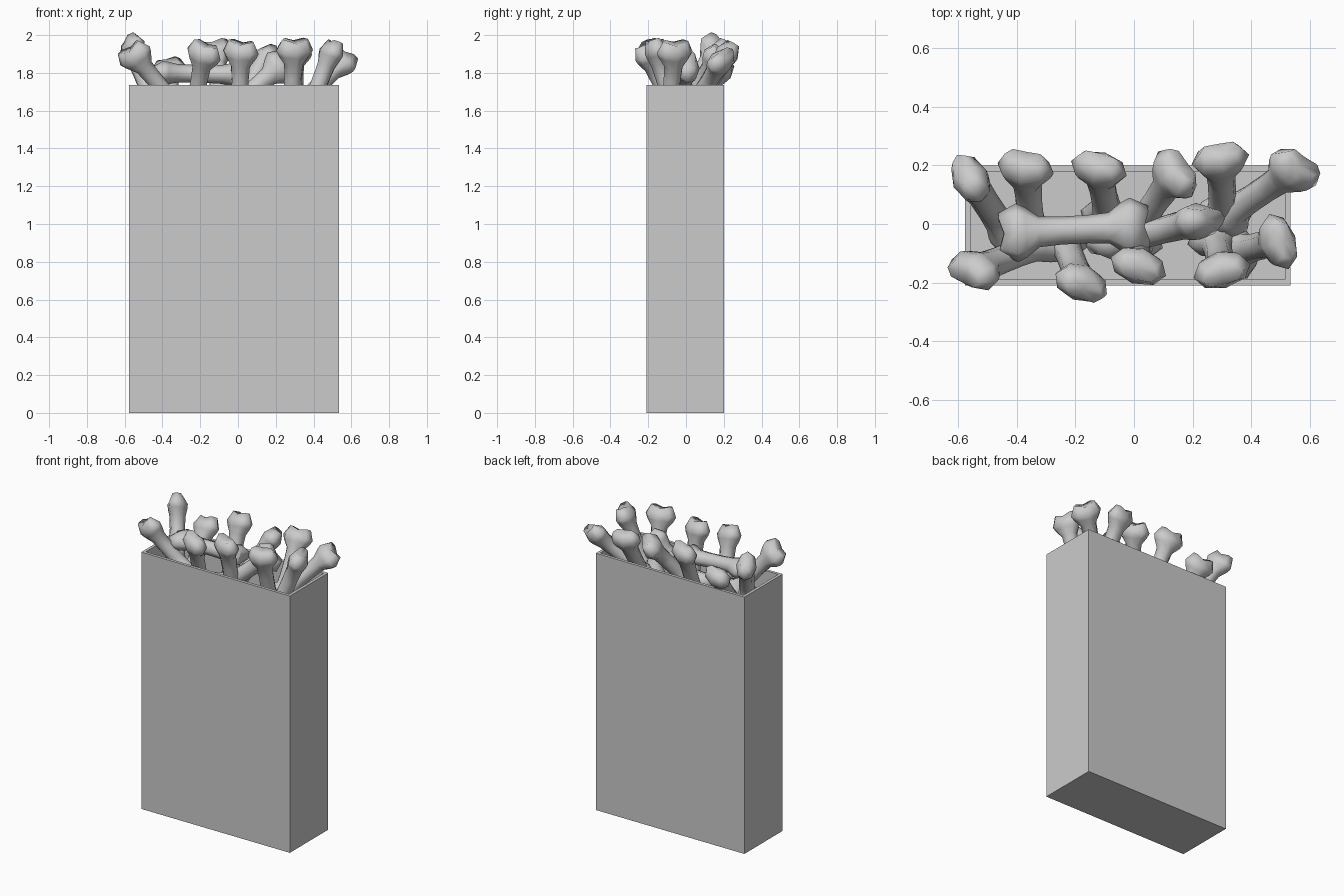
import bpy, bmesh, math
from mathutils import Vector, Matrix

if "Cube" in bpy.data.objects:
    bpy.data.objects.remove(bpy.data.objects["Cube"])

# Open-topped box with thin walls
X0, X1, Y0, Y1, H, T = -0.577, 0.535, -0.21, 0.20, 1.737, 0.02


def corners(bm, inset, z):
    return [bm.verts.new(p) for p in (
        (X0 + inset, Y0 + inset, z), (X1 - inset, Y0 + inset, z),
        (X1 - inset, Y1 - inset, z), (X0 + inset, Y1 - inset, z))]


def finish(bm, name, smooth):
    bmesh.ops.recalc_face_normals(bm, faces=bm.faces)
    mesh = bpy.data.meshes.new(name)
    bm.to_mesh(mesh)
    bm.free()
    for p in mesh.polygons:
        p.use_smooth = smooth
    obj = bpy.data.objects.new(name, mesh)
    bpy.context.collection.objects.link(obj)
    return obj


def bridge(bm, a, b):
    n = len(a)
    for i in range(n):
        bm.faces.new((a[i], a[(i + 1) % n], b[(i + 1) % n], b[i]))


bm = bmesh.new()
loops = [corners(bm, 0, 0), corners(bm, 0, H), corners(bm, T, H), corners(bm, T, T)]
for a, b in zip(loops, loops[1:]):
    bridge(bm, a, b)
bm.faces.new(loops[0])
bm.faces.new(loops[-1])
finish(bm, "box", False)

# Bone end rings: distance past the knob's widest level, half width, half depth, lobe lift
LENGTH, SIDES = 0.39, 8
END = [(0.045, 0.070, 0.036, 0.016), (0.0, 0.100, 0.063, 0.0),
       (-0.03, 0.086, 0.060, 0.0), (-0.075, 0.053, 0.050, 0.0),
       (-0.15, 0.048, 0.047, 0.0)]


def bone(name, head, direction, wide_angle):
    """Knob centre, direction of shaft, and plan angle of the knob's wide axis."""
    axis = -Vector(direction).normalized()
    a = math.radians(wide_angle)
    wide = Vector((math.cos(a), math.sin(a), 0))
    wide = (wide - axis * wide.dot(axis)).normalized()
    deep = axis.cross(wide)
    m = Matrix((wide, deep, axis)).transposed().to_4x4()
    m.translation = Vector(head)

    half = LENGTH / 2
    rings = [(d + half, w, t, l) for d, w, t, l in END]
    rings += [(-z, w, t, -l) for z, w, t, l in reversed(rings)]
    bm = bmesh.new()
    loops = []
    for z, w, t, lift in rings:
        loop = []
        for i in range(SIDES):
            c = math.cos(2 * math.pi * i / SIDES)
            s = math.sin(2 * math.pi * i / SIDES)
            loop.append(bm.verts.new((w * c, t * s, z - half + lift * min(1, abs(c) * 1.4))))
        loops.append(loop)
    for p, q in zip(loops, loops[1:]):
        bridge(bm, p, q)
    # Dipped caps between the two lobes
    for loop, z in ((loops[0], 0.04), (loops[-1], -LENGTH - 0.04)):
        tip = bm.verts.new((0, 0, z))
        for i in range(SIDES):
            bm.faces.new((loop[i], loop[(i + 1) % SIDES], tip))
    bm.transform(m)
    finish(bm, name, True)


# Bones sticking out of the box
BONES = [
    ((-0.56, 0.155, 1.925), (0.12, -0.18, -0.30), -62),
    ((-0.37, 0.19, 1.815), (0.02, -0.20, -0.25), -20),
    ((-0.12, 0.19, 1.91), (0.03, -0.16, -0.33), -20),
    ((0.14, 0.17, 1.88), (-0.14, -0.20, -0.28), -65),
    ((0.295, 0.22, 1.905), (0.01, -0.18, -0.30), 12),
    ((0.545, 0.185, 1.86), (-0.22, -0.15, -0.24), -15),
    ((-0.545, -0.16, 1.89), (0.22, 0.09, -0.27), -10),
    ((-0.18, -0.205, 1.90), (-0.06, 0.15, -0.32), -28),
    ((0.015, -0.145, 1.91), (-0.01, 0.09, -0.36), -20),
    ((0.30, -0.16, 1.92), (-0.02, 0.11, -0.36), 14),
    ((0.495, -0.06, 1.91), (-0.13, -0.03, -0.33), -70),
    ((0.22, 0.01, 1.83), (-0.24, -0.06, -0.20), 8),
    # lying on top
    ((-0.01, -0.01, 1.79), (-0.39, -0.02, 0.01), 90),
]
for i, (head, direction, angle) in enumerate(BONES, 1):
    bone(f"bone_{i}", head, direction, angle)
